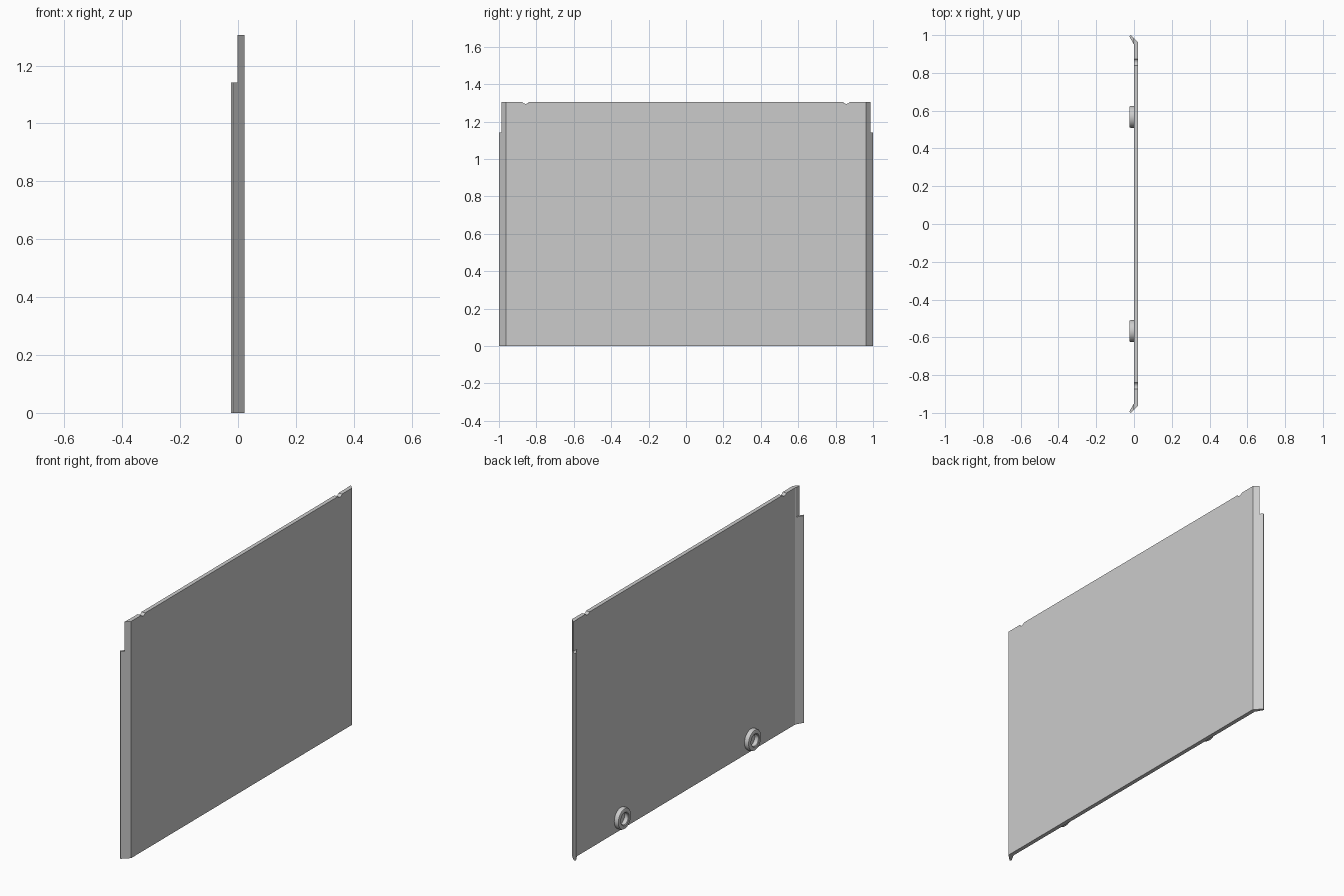
import bpy, bmesh, math
from mathutils import Matrix

old = bpy.data.objects.get("Cube")
if old:
    bpy.data.objects.remove(old, do_unlink=True)

HEIGHT = 1.305
grey = bpy.data.materials.new("plain_grey")
grey.use_nodes = True
colour = (0.6, 0.6, 0.6, 1)
grey.diffuse_color = colour
grey.node_tree.nodes["Principled BSDF"].inputs["Base Color"].default_value = colour


def make(name, bm):
    bmesh.ops.recalc_face_normals(bm, faces=bm.faces)
    mesh = bpy.data.meshes.new(name)
    bm.to_mesh(mesh)
    bm.free()
    mesh.materials.append(grey)
    obj = bpy.data.objects.new(name, mesh)
    bpy.context.collection.objects.link(obj)
    return obj


def cut(target, cutter):
    mod = target.modifiers.new(cutter.name, "BOOLEAN")
    mod.operation = "DIFFERENCE"
    mod.solver = "EXACT"
    mod.object = cutter
    cutter.hide_render = True
    cutter.hide_set(True)


# Folded sheet: half profile in x, y, mirrored and extruded upwards
half = [(0.022, 0.962), (-0.017, 1.0), (-0.025, 0.993), (0, 0.95)]
outline = half + [(x, -y) for x, y in reversed(half)]
bm = bmesh.new()
face = bm.faces.new([bm.verts.new((x, y, 0)) for x, y in outline])
top = bmesh.ops.extrude_face_region(bm, geom=[face])["geom"]
bmesh.ops.translate(bm, vec=(0, 0, HEIGHT),
                    verts=[v for v in top if isinstance(v, bmesh.types.BMVert)])
panel = make("folded_panel", bm)

# Trim the upper ends of the folded lips
bm = bmesh.new()
bmesh.ops.create_cube(bm, size=1, matrix=Matrix.Translation((-0.052, 0, 1.342))
                      @ Matrix.Diagonal((0.1, 2.4, 0.4, 1)))
cut(panel, make("lip_trim_cutter", bm))

# Round notches in the top edge
for side, label in ((1, "back"), (-1, "front")):
    bm = bmesh.new()
    bmesh.ops.create_cone(bm, cap_ends=True, segments=24, radius1=0.02, radius2=0.02,
                          depth=0.2, matrix=Matrix.Translation((0, side * 0.857, HEIGHT + 0.01))
                          @ Matrix.Rotation(math.pi / 2, 4, "Y"))
    cut(panel, make(label + "_notch_cutter", bm))

# Round sockets low on the inner face: radius and x of a lathed profile
ring = [(0.058, 0.002), (0.058, -0.018), (0.055, -0.023), (0.05, -0.025),
        (0.036, -0.025), (0.032, -0.022), (0.032, 0.002)]
for side, label in ((1, "back"), (-1, "front")):
    bm = bmesh.new()
    verts = [bm.verts.new((x, r, 0)) for r, x in ring]
    edges = [bm.edges.new(pair) for pair in zip(verts, verts[1:])]
    bmesh.ops.spin(bm, geom=verts + edges, axis=(1, 0, 0), cent=(0, 0, 0),
                   angle=2 * math.pi, steps=40, use_duplicate=False)
    bmesh.ops.remove_doubles(bm, verts=bm.verts, dist=0.0001)
    bmesh.ops.translate(bm, vec=(0, side * 0.567, 0.066), verts=bm.verts)
    socket = make(label + "_socket_ring", bm)
    bpy.ops.object.select_all(action="DESELECT")
    socket.select_set(True)
    bpy.context.view_layer.objects.active = socket
    bpy.ops.object.shade_smooth_by_angle(angle=math.radians(35))
